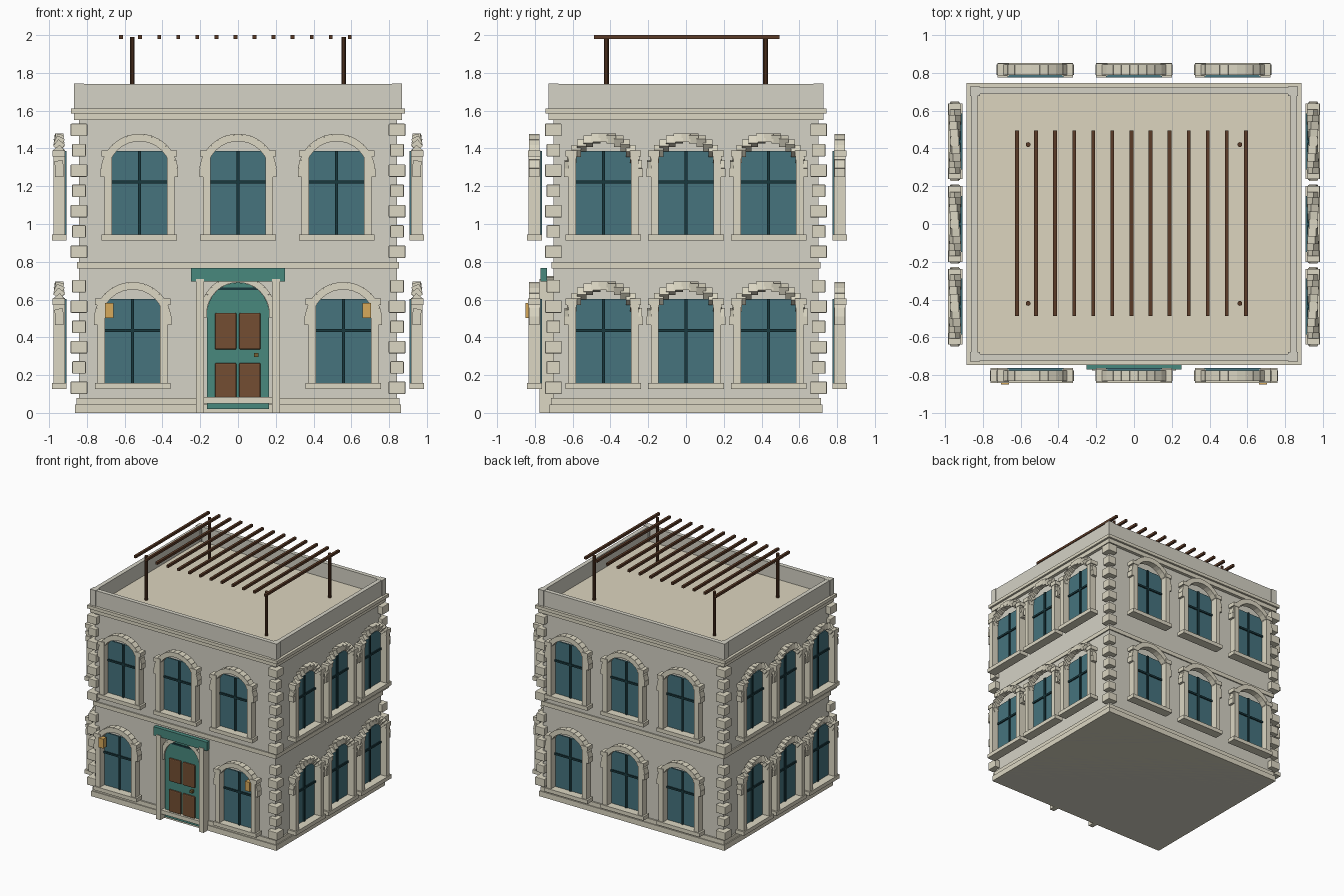
import bpy, bmesh
from math import pi, sin, cos
from mathutils import Matrix, Vector

if "Cube" in bpy.data.objects:
    bpy.data.objects.remove(bpy.data.objects["Cube"])


def material(name, r, g, b):
    m = bpy.data.materials.new(name)
    m.diffuse_color = (r ** 2.2, g ** 2.2, b ** 2.2, 1)
    m.use_nodes = True
    m.node_tree.nodes["Principled BSDF"].inputs["Base Color"].default_value = m.diffuse_color
    return m


WALL = material("plaster", 0.83, 0.82, 0.77)
STONE = material("stone", 0.86, 0.84, 0.76)
ROOF = material("roof_cream", 0.86, 0.83, 0.74)
GLASS = material("glass", 0.28, 0.45, 0.49)
BAR = material("bar_dark", 0.12, 0.23, 0.25)
TEAL = material("door_teal", 0.29, 0.53, 0.49)
PANEL = material("panel_brown", 0.45, 0.31, 0.21)
WOOD = material("dark_wood", 0.36, 0.24, 0.17)
LAMP = material("lamp_amber", 0.84, 0.66, 0.36)
BRASS = material("brass", 0.45, 0.38, 0.22)


def finish(name, mat, bm):
    me = bpy.data.meshes.new(name)
    bm.to_mesh(me)
    bm.free()
    me.materials.append(mat)
    ob = bpy.data.objects.new(name, me)
    bpy.context.collection.objects.link(ob)
    return ob


def boxes(name, mat, spans, frame=Matrix(), extra=(), bevel=0):
    """Boxes from (x0,x1,y0,y1,z0,z1) spans in a frame, plus ready-made matrices."""
    bm = bmesh.new()
    for x0, x1, y0, y1, z0, z1 in spans:
        c = Matrix.Translation(((x0 + x1) / 2, (y0 + y1) / 2, (z0 + z1) / 2))
        bmesh.ops.create_cube(bm, size=1, matrix=frame @ c @ Matrix.Diagonal((x1 - x0, y1 - y0, z1 - z0, 1)))
    for m in extra:
        bmesh.ops.create_cube(bm, size=1, matrix=m)
    ob = finish(name, mat, bm)
    if bevel:
        mod = ob.modifiers.new("bevel", 'BEVEL')
        mod.width, mod.segments = bevel, 2
    return ob


def slab(hx, hy, z0, z1):
    return (-hx, hx, -hy, hy, z0, z1)


def ring(hx, hy, t, z0, z1):
    return [(-hx, hx, -hy, -hy + t, z0, z1), (-hx, hx, hy - t, hy, z0, z1),
            (-hx, -hx + t, -hy + t, hy - t, z0, z1), (hx - t, hx, -hy + t, hy - t, z0, z1)]


# Main body, bands and roof
boxes("walls", WALL, [slab(0.842, 0.702, 0, 1.56)])
boxes("plinth", STONE, [slab(0.862, 0.722, 0, 0.045), slab(0.854, 0.714, 0.045, 0.08)])
boxes("floor_band", STONE, [slab(0.852, 0.712, 0.765, 0.80)])
boxes("cornice", STONE, [slab(0.868, 0.728, 1.55, 1.585), slab(0.885, 0.745, 1.585, 1.612)])
boxes("roof_floor", ROOF, [slab(0.83, 0.69, 1.60, 1.618)])
boxes("parapet", WALL, ring(0.862, 0.722, 0.035, 1.61, 1.742))
boxes("parapet_corners", WALL, [(sx * 0.842 - 0.026, sx * 0.842 + 0.026, sy * 0.702 - 0.026,
      sy * 0.702 + 0.026, 1.61, 1.744) for sx in (-1, 1) for sy in (-1, 1)])

# Alternating corner stones
quoins = []
for base, count in ((0.10, 6), (0.82, 7)):
    for i in range(count):
        h = 0.044 if i % 2 == 0 else 0.036
        z = base + i * 0.1075
        for sx in (-1, 1):
            for sy in (-1, 1):
                cx, cy = sx * 0.842, sy * 0.702
                quoins.append((cx - h, cx + h, cy - h, cy + h, z, z + 0.066))
boxes("corner_stones", STONE, quoins, bevel=0.004)


# Windows stand proud of the walls; local x runs along the wall, local -y points outward
def window(face, turn, dist, u, z):
    frame = Matrix.Rotation(turn, 4, 'Z') @ Matrix.Translation((u, -dist, z))
    stone = [(-0.2, 0.2, -0.078, 0, 0, 0.032)]
    for s in (-1, 1):
        a, b = sorted((s * 0.145, s * 0.185))
        stone.append((a, b, -0.07, -0.008, 0.03, 0.45))
        a, b = sorted((s * 0.14, s * 0.2))
        stone.append((a, b, -0.074, -0.008, 0.445, 0.478))
    arch = []
    side = face in ("left", "right")
    for i in range(15):
        a = pi * i / 14
        p = frame @ Vector((0.185 * cos(a), -0.04, 0.36 + 0.185 * sin(a)))
        # blocks always lean about the world y axis, which fans them outward on the side walls
        size = (0.045, 0.05, 0.045, 1) if side else (0.044, 0.055, 0.04, 1)
        arch.append(Matrix.Translation(p) @ Matrix.Rotation(pi / 2 - a if turn < 2 else a - pi / 2, 4, 'Y')
                    @ Matrix.Diagonal(size))
    boxes(face + "_window_surround", STONE, stone, frame)
    boxes(face + "_window_arch", STONE, [], extra=arch)
    boxes(face + "_window_glass", GLASS, [(-0.148, 0.148, -0.012, 0, 0.03, 0.475)], frame)
    boxes(face + "_window_bars", BAR, [(-0.008, 0.008, -0.022, -0.01, 0.03, 0.475),
                                       (-0.146, 0.146, -0.022, -0.01, 0.302, 0.318)], frame)


for z in (0.127, 0.912):
    for k in (-1, 0, 1):
        window("back", pi, 0.775, k * 0.522, z)
        window("right", pi / 2, 0.907, k * 0.437, z)
        window("left", -pi / 2, 0.907, k * 0.437, z)
        if z > 0.5:
            window("front", 0, 0.763, k * 0.522, z)
        elif k:
            window("front", 0, 0.763, k * 0.558, z)

# Arched front door
bm = bmesh.new()
pts = [(-0.165, 0.02), (0.165, 0.02)] + [(0.165 * cos(pi * i / 16), 0.525 + 0.165 * sin(pi * i / 16)) for i in range(17)]
face = bm.faces.new([bm.verts.new((x, -0.737, z)) for x, z in pts])
ext = bmesh.ops.extrude_face_region(bm, geom=[face])
bmesh.ops.translate(bm, vec=(0, 0.04, 0), verts=[v for v in ext["geom"] if isinstance(v, bmesh.types.BMVert)])
bmesh.ops.recalc_face_normals(bm, faces=bm.faces)
finish("door_leaf", TEAL, bm)
boxes("door_panels", PANEL, [(a, b, -0.75, -0.73, c, d) for a, b in ((-0.122, -0.008), (0.006, 0.12))
                             for c, d in ((0.08, 0.265), (0.335, 0.53))], bevel=0.008)
boxes("door_transom", BAR, [(-0.11, 0.11, -0.742, -0.73, 0.65, 0.665)])
boxes("door_handle", BRASS, [(0.086, 0.108, -0.765, -0.735, 0.297, 0.318)])
boxes("door_step", STONE, [(-0.18, 0.18, -0.765, -0.70, 0.05, 0.083)])
boxes("door_jambs", STONE, [(s * 0.201 - 0.021, s * 0.201 + 0.021, -0.775, -0.70, 0, 0.71) for s in (-1, 1)])
boxes("door_header", TEAL, [(-0.25, 0.25, -0.77, -0.735, 0.695, 0.768)])
boxes("door_arch", STONE, [], extra=[
    Matrix.Translation((0.183 * cos(pi * i / 14), -0.725, 0.525 + 0.183 * sin(pi * i / 14)))
    @ Matrix.Rotation(pi / 2 - pi * i / 14, 4, 'Y') @ Matrix.Diagonal((0.042, 0.05, 0.036, 1)) for i in range(15)])

# Lamps beside the lower windows
boxes("lamps", LAMP, [(s * 0.682 - 0.022, s * 0.682 + 0.022, -0.85, -0.806, 0.503, 0.582) for s in (-1, 1)])

# Roof pergola
bm = bmesh.new()
for sx in (-1, 1):
    for sy in (-1, 1):
        bmesh.ops.create_cone(bm, cap_ends=True, segments=10, radius1=0.013, radius2=0.013, depth=0.375,
                              matrix=Matrix.Translation((sx * 0.56, sy * 0.42, 1.8025)))
finish("pergola_posts", WOOD, bm)
boxes("pergola_rafters", WOOD, [(-0.629 + i * 0.1009, -0.609 + i * 0.1009, -0.488, 0.495, 1.98, 2.0) for i in range(13)])
